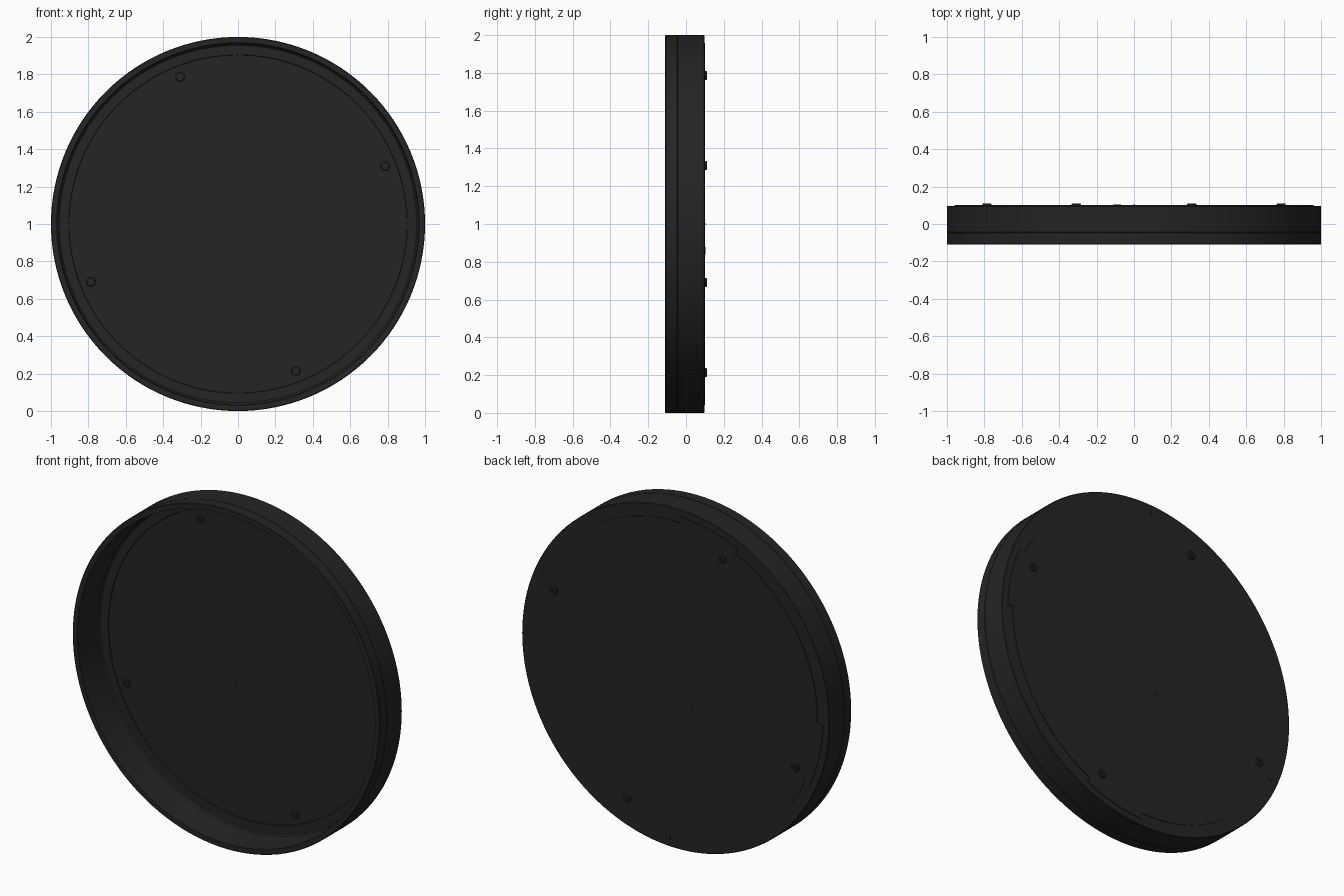
import bpy, bmesh, math

if "Cube" in bpy.data.objects:
    bpy.data.objects.remove(bpy.data.objects["Cube"])

N = 128
mat = bpy.data.materials.new("matte_black")
mat.diffuse_color = (0.018, 0.018, 0.018, 1)
mat.use_nodes = True
mat.node_tree.nodes["Principled BSDF"].inputs["Base Color"].default_value = mat.diffuse_color


def finish(name, bm):
    bmesh.ops.recalc_face_normals(bm, faces=bm.faces)
    me = bpy.data.meshes.new(name)
    bm.to_mesh(me)
    bm.free()
    ob = bpy.data.objects.new(name, me)
    bpy.context.collection.objects.link(ob)
    me.materials.append(mat)
    bpy.context.view_layer.objects.active = ob
    ob.select_set(True)
    bpy.ops.object.shade_smooth_by_angle(angle=math.radians(30))
    ob.select_set(False)
    return ob


def lathe(name, profile, n=N, x=0.0, z=1.0):
    """Closed (radius, y) profile turned about the y axis."""
    bm = bmesh.new()
    rings = []
    for i in range(n):
        a = 2 * math.pi * i / n
        rings.append([bm.verts.new((x + r * math.sin(a), y, z + r * math.cos(a)))
                      for r, y in profile])
    m = len(profile)
    for i in range(n):
        p, q = rings[i], rings[(i + 1) % n]
        for j in range(m):
            k = (j + 1) % m
            bm.faces.new((p[j], p[k], q[k], q[j]))
    return finish(name, bm)


def plate(name, outline, y0, y1):
    """Flat plate: (x, z) outline pushed along y."""
    bm = bmesh.new()
    face = bm.faces.new([bm.verts.new((x, y0, z)) for x, z in outline])
    ext = bmesh.ops.extrude_face_region(bm, geom=[face])
    for v in ext["geom"]:
        if isinstance(v, bmesh.types.BMVert):
            v.co.y = y1
    return finish(name, bm)


# Outer rim: open towards the front, with a lip behind the cover plate
lathe("rim", [(0.968, -0.11), (0.997, -0.11), (1.0, -0.107), (1.0, -0.047),
              (0.998, -0.045), (1.0, -0.043), (1.0, 0.094), (0.997, 0.097),
              (0.90, 0.097), (0.905, 0.085), (0.955, 0.085), (0.963, 0.078)])

# Cover plate with four bayonet tabs
pts = []
tabs = [2, 91, 182, 271]
for t, nxt in zip(tabs, tabs[1:] + [362]):
    for start, end, r in ((t, t + 23, 0.96), (t + 23, nxt, 0.925)):
        steps = max(6, int((end - start) / 2.5))
        for i in range(steps + 1):
            a = math.radians(start + (end - start) * i / steps)
            pts.append((-r * math.sin(a), 1 + r * math.cos(a)))
plate("cover_plate", pts, 0.09, 0.101)

# Four hollow rivets showing on both sides of the plate
for i in range(4):
    a = math.radians(21.5 + 90 * i)
    lathe(f"rivet_{i + 1}", [(0.011, 0.084), (0.021, 0.084), (0.025, 0.088),
                             (0.025, 0.106), (0.021, 0.11), (0.011, 0.11)],
          24, -0.845 * math.sin(a), 1 + 0.845 * math.cos(a))

# Small index pin and centre mark
for name, x, z, r in (("index_pin", -0.09, 0.86, 0.021), ("centre_mark", 0, 1, 0.005)):
    circle = [(x + r * math.cos(math.tau * k / 24), z + r * math.sin(math.tau * k / 24))
              for k in range(24)]
    plate(name, circle, 0.088, 0.103)
